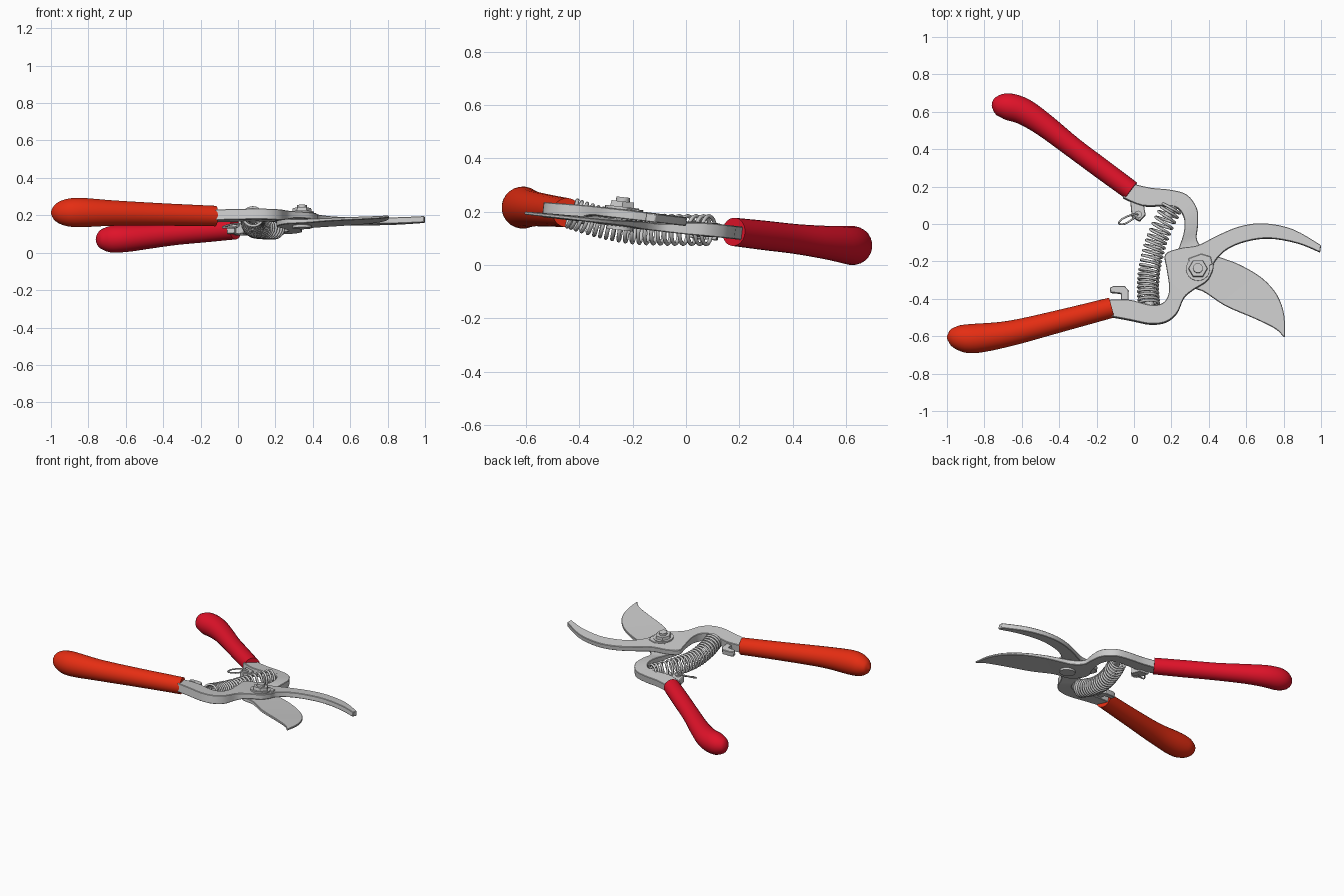
import bpy, bmesh, math
from mathutils import Vector, Matrix

if "Cube" in bpy.data.objects:
    bpy.data.objects.remove(bpy.data.objects["Cube"])

# The tool lies slightly rolled about x
TILT = Matrix.Translation((0, 0, 0.155)) @ Matrix.Rotation(math.atan(-0.115), 4, 'X')


def smooth_path(pts, n):
    """Catmull-Rom interpolation through tuples of any length."""
    out = []
    for i in range(len(pts) - 1):
        a, b, c, d = (pts[max(0, min(len(pts) - 1, i + k))] for k in (-1, 0, 1, 2))
        for s in range(n):
            t = s / n
            out.append(tuple(
                0.5 * (2 * q + (r - p) * t + (2 * p - 5 * q + 4 * r - u) * t * t
                       + (3 * q - p - 3 * r + u) * t ** 3)
                for p, q, r, u in zip(a, b, c, d)))
    return out + [tuple(pts[-1])]


def finish(name, bm, color=None, angle=35, bevel=0):
    bmesh.ops.recalc_face_normals(bm, faces=bm.faces)
    me = bpy.data.meshes.new(name)
    bm.to_mesh(me)
    bm.free()
    ob = bpy.data.objects.new(name, me)
    bpy.context.collection.objects.link(ob)
    ob.matrix_world = TILT
    if color:
        mat = bpy.data.materials.new(name + "_colour")
        mat.diffuse_color = (*color, 1)
        mat.use_nodes = True
        mat.node_tree.nodes["Principled BSDF"].inputs["Base Color"].default_value = mat.diffuse_color
        me.materials.append(mat)
    if bevel:
        m = ob.modifiers.new("bevel", 'BEVEL')
        m.width, m.segments, m.limit_method = bevel, 1, 'ANGLE'
        m.angle_limit = math.radians(50)
    bpy.ops.object.select_all(action='DESELECT')
    bpy.context.view_layer.objects.active = ob
    ob.select_set(True)
    bpy.ops.object.shade_smooth_by_angle(angle=math.radians(angle))
    return ob


def loft(name, rings, **kw):
    bm = bmesh.new()
    vs = [[bm.verts.new(p) for p in r] for r in rings]
    n = len(vs[0])
    for a, b in zip(vs, vs[1:]):
        for i in range(n):
            bm.faces.new((a[i], a[(i + 1) % n], b[(i + 1) % n], b[i]))
    bm.faces.new(vs[0])
    bm.faces.new(vs[-1])
    return finish(name, bm, **kw)


def strip(name, stations):
    """Forged bar: each station is edge A (x, y), edge B (x, y), z low, z high."""
    rings = [[(ax, ay, lo), (bx, by, lo), (bx, by, hi), (ax, ay, hi)]
             for ax, ay, bx, by, lo, hi in smooth_path(stations, 4)]
    return loft(name, rings, bevel=0.003)


def grip(name, stations, color):
    """Round grip along stations of x, y, radius."""
    path = smooth_path(stations, 4)
    rings = []
    for i, (x, y, r) in enumerate(path):
        p, q = path[max(i - 1, 0)], path[min(i + 1, len(path) - 1)]
        d = Vector((q[0] - p[0], q[1] - p[1], 0)).normalized()
        side = Vector((-d.y, d.x, 0))
        rings.append([Vector((x, y, 0)) + max(r, 0.004) * (
            side * math.cos(k * math.tau / 24) + Vector((0, 0, math.sin(k * math.tau / 24))))
            for k in range(24)])
    return loft(name, rings, color=color, angle=45)


def plate(name, pts, lo, hi):
    return loft(name, [[(x, y, z) for x, y in pts] for z in (lo, hi)], bevel=0.003)


def disc(name, x, y, r, lo, hi, sides=24, top=1.0):
    return loft(name, [[(x + s * r * math.cos(k * math.tau / sides),
                         y + s * r * math.sin(k * math.tau / sides), z)
                        for k in range(sides)] for z, s in ((lo, 1), (hi, top))])


def wire(name, pts, r, cyclic=False):
    cu = bpy.data.curves.new(name, 'CURVE')
    cu.dimensions, cu.bevel_depth, cu.bevel_resolution = '3D', r, 2
    cu.use_fill_caps = True
    sp = cu.splines.new('POLY')
    sp.points.add(len(pts) - 1)
    for p, c in zip(sp.points, pts):
        p.co = (*c, 1)
    sp.use_cyclic_u = cyclic
    sp.use_smooth = True
    ob = bpy.data.objects.new(name, cu)
    bpy.context.collection.objects.link(ob)
    ob.matrix_world = TILT


# Grips
grip("red_grip", [(-0.015, 0.18, 0.053), (-0.17, 0.295, 0.055), (-0.33, 0.415, 0.056),
                  (-0.48, 0.533, 0.063), (-0.59, 0.605, 0.071), (-0.675, 0.632, 0.072),
                  (-0.73, 0.635, 0.053), (-0.752, 0.634, 0.03), (-0.76, 0.633, 0.004)],
     (0.74, 0.006, 0.022))
grip("orange_grip", [(-0.12, -0.45, 0.055), (-0.395, -0.522, 0.06), (-0.66, -0.588, 0.068),
                     (-0.85, -0.616, 0.079), (-0.93, -0.612, 0.069), (-0.975, -0.607, 0.046),
                     (-0.992, -0.606, 0.024), (-1.0, -0.605, 0.004)],
     (0.78, 0.026, 0.006))

# Orange arm, crossing over the pivot into the hooked counter blade
strip("hook_blade_arm", [
    (-.14, -.497, -.15, -.412, -.027, .03), (-.02, -.519, -.03, -.41, -.027, .03),
    (.086, -.54, .086, -.438, -.027, .03), (.171, -.529, .15, -.43, -.027, .03),
    (.23, -.481, .182, -.39, -.025, .032), (.267, -.401, .187, -.326, -.012, .035),
    (.316, -.358, .173, -.235, .001, .036), (.39, -.31, .168, -.166, .001, .036),
    (.422, -.251, .246, -.134, .001, .036), (.433, -.203, .342, -.118, .001, .036),
    (.497, -.139, .449, -.064, .001, .035), (.6, -.096, .567, -.016, .001, .034),
    (.727, -.08, .695, .0, .001, .034), (.877, -.107, .85, -.032, .001, .034),
    (.995, -.155, 1.0, -.118, .001, .034)])

# Red arm, passing under the pivot into the wide cutting blade
strip("cutting_blade_arm", [
    (-.025, .22, -.06, .14, -.027, .023), (.086, .193, .043, .098, -.027, .023),
    (.193, .182, .155, .096, -.027, .023), (.283, .155, .23, .086, -.027, .023),
    (.337, .08, .267, .032, -.028, .022), (.342, -.005, .267, -.043, -.03, .014),
    (.337, -.086, .24, -.128, -.03, .0), (.39, -.15, .205, -.22, -.03, .0),
    (.47, -.182, .257, -.326, -.028, -.001), (.567, -.219, .364, -.358, -.026, -.004),
    (.684, -.289, .487, -.438, -.025, -.008), (.765, -.38, .647, -.508, -.025, -.01),
    (.803, -.487, .754, -.561, -.025, -.012), (.806, -.608, .8, -.606, -.025, -.014)])

# Pivot bolt stack
PX, PY = 0.342, -0.246
disc("pivot_washer", PX, PY, 0.064, 0.034, 0.046)
disc("pivot_nut", PX, PY, 0.052, 0.046, 0.066, 6, 0.94)
disc("pivot_bolt", PX, PY, 0.026, -0.03, 0.082, 16)
disc("pivot_bolt_head", PX, PY, 0.05, -0.042, -0.028)
plate("nut_lock_plate", [(.29, -.19), (.36, -.165), (.41, -.18), (.42, -.22), (.36, -.25), (.3, -.23)],
      0.034, 0.042)

# Coil spring bowed between the arms
COILS, STEPS = 22, 16
axis = smooth_path([(.2, .09, -.004), (.13, -.06, -.02), (.09, -.2, -.03),
                    (.075, -.326, -.02), (.08, -.435, 0)], COILS * STEPS // 4)
coil = []
for i, c in enumerate(axis):
    p, q = axis[max(i - 1, 0)], axis[min(i + 1, len(axis) - 1)]
    d = (Vector(q) - Vector(p)).normalized()
    side = d.cross(Vector((0, 0, 1))).normalized()
    up = side.cross(d)
    a = i * math.tau / STEPS
    coil.append(Vector(c) + 0.053 * (side * math.cos(a) + up * math.sin(a)))
wire("coil_spring", coil, 0.0075)

# Pegs holding the spring ends
for name, a, b in (("upper_spring_peg", (.225, .125, 0), (.175, .03, -.01)),
                   ("lower_spring_peg", (.085, -.45, 0), (.078, -.38, -.01))):
    wire(name, [a, b], 0.026)

# Latch: tab, rivet and wire loop on the red arm, catch on the orange arm
plate("latch_tab", [(-.02, .125), (.05, .12), (.062, .05), (.03, .015), (-.012, .04)], -.04, .005)
disc("latch_rivet", 0.022, 0.05, 0.02, -0.046, 0.014, 16)
loop = smooth_path([(.022, .055, .018), (-.03, .042, .012), (-.07, .022, 0), (-.08, .003, -.01),
                    (-.05, .002, -.01), (-.01, .025, -.005), (.022, .05, .018)], 5)
wire("latch_wire", loop[:-1], 0.005, True)
plate("latch_catch", [(-.07, -.42), (-.07, -.375), (-.125, -.37), (-.13, -.345), (-.11, -.335),
                      (-.05, -.335), (-.028, -.36), (-.03, -.42)], -.02, .015)

# Seat on the ground
bpy.context.view_layer.update()
low = min((o.matrix_world @ v.co).z for o in bpy.data.objects if o.type == 'MESH' for v in o.data.vertices)
for o in bpy.data.objects:
    o.location.z -= low
